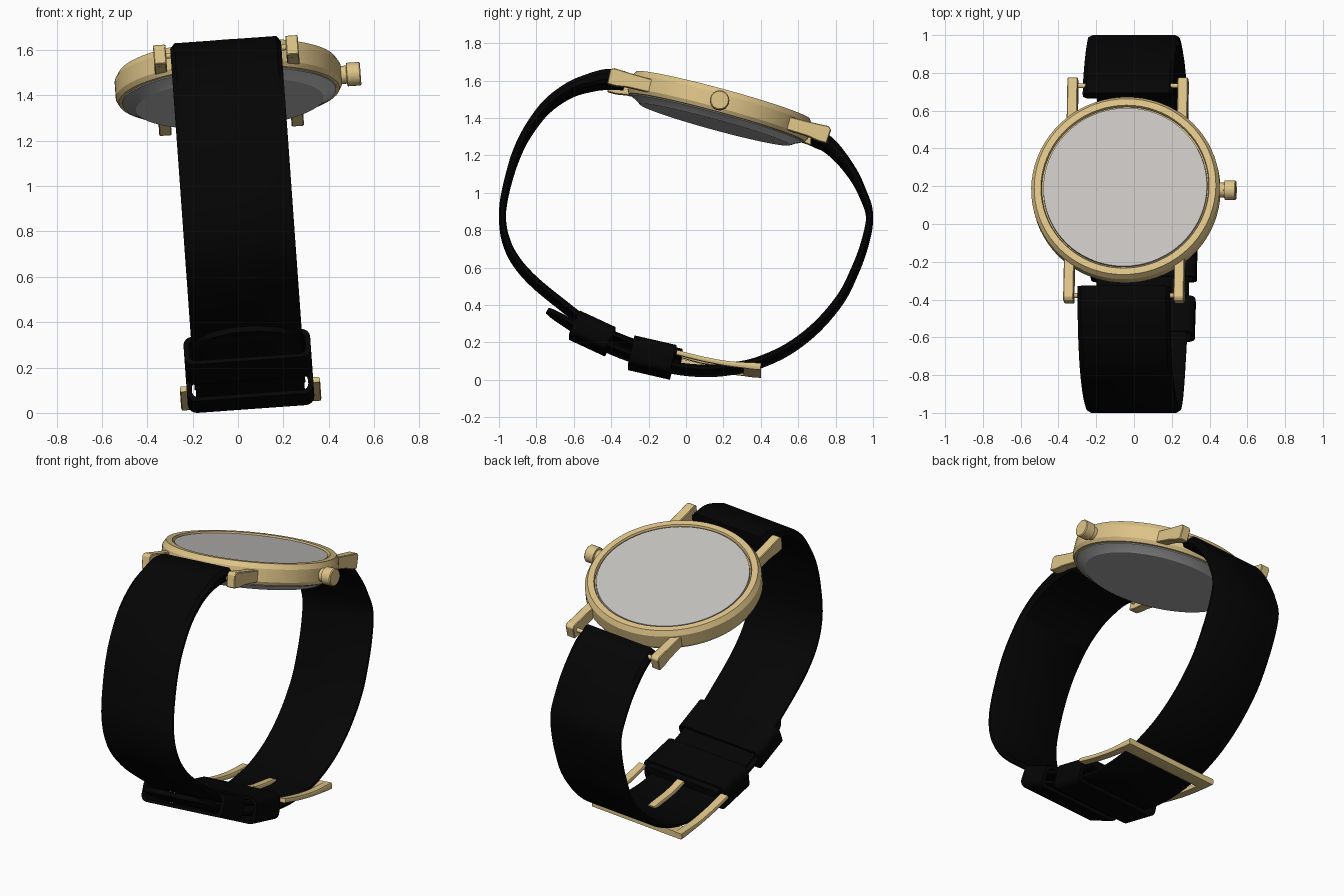
import bpy, bmesh, math
from mathutils import Matrix, Vector

if "Cube" in bpy.data.objects:
    bpy.data.objects.remove(bpy.data.objects["Cube"])


def material(name, rgb):
    m = bpy.data.materials.new(name)
    m.diffuse_color = (*rgb, 1)
    m.use_nodes = True
    m.node_tree.nodes["Principled BSDF"].inputs["Base Color"].default_value = m.diffuse_color
    return m


GOLD = material("warm_gold", (0.73, 0.55, 0.245))
BLACK = material("black_leather", (0.0014, 0.0014, 0.0014))
GLASS = material("pale_grey_glass", (0.57, 0.555, 0.535))
STEEL = material("grey_steel", (0.50, 0.50, 0.50))

# The whole watch leans a little sideways; the case is tilted on top of that
LEAN = (Matrix.Translation((0, 0, 0.81)) @ Matrix.Rotation(math.radians(-4.1), 4, 'Y')
        @ Matrix.Translation((0, 0, -0.81)))
CASE = Matrix.Translation((0, 0.18, 1.46)) @ Matrix.Rotation(math.radians(-15.2), 4, 'X')
parts = []


def finish(name, bm, mat, matrix=Matrix(), angle=35):
    bmesh.ops.recalc_face_normals(bm, faces=bm.faces)
    bm.transform(LEAN @ matrix)
    me = bpy.data.meshes.new(name)
    bm.to_mesh(me)
    bm.free()
    me.materials.append(mat)
    ob = bpy.data.objects.new(name, me)
    bpy.context.collection.objects.link(ob)
    bpy.context.view_layer.objects.active = ob
    ob.select_set(True)
    bpy.ops.object.shade_smooth_by_angle(angle=math.radians(angle))
    ob.select_set(False)
    parts.append(ob)


def lathe(name, profile, mat, matrix, n=72, angle=20):
    """Spin (radius, height) points around z."""
    bm = bmesh.new()
    vs = [bm.verts.new((r, 0, h)) for r, h in profile]
    es = [bm.edges.new(p) for p in zip(vs, vs[1:])]
    bmesh.ops.spin(bm, geom=vs + es, axis=(0, 0, 1), cent=(0, 0, 0),
                   angle=2 * math.pi, steps=n, use_duplicate=False)
    bmesh.ops.remove_doubles(bm, verts=bm.verts, dist=1e-4)
    finish(name, bm, mat, matrix, angle)


def smooth_path(pts, sub=5):
    """Catmull-Rom curve through (y, z, half thickness) points."""
    P = [Vector(p) for p in pts]
    P = [2 * P[0] - P[1]] + P + [2 * P[-1] - P[-2]]
    out = []
    for a, b, c, d in zip(P, P[1:], P[2:], P[3:]):
        for i in range(sub):
            t = i / sub
            out.append(0.5 * (2 * b + (c - a) * t + (2 * a - 5 * b + 4 * c - d) * t * t
                              + (3 * b - a - 3 * c + d) * t ** 3))
    return out + [P[-2]]


def band(name, pts, half, mat, x=0.0, soft=0.02, tip=0):
    """Sweep a flat, edge-softened section along a path; the last tip rings narrow to a point."""
    path = smooth_path(pts)
    bm = bmesh.new()
    rings = []
    for i, p in enumerate(path):
        d = path[min(i + 1, len(path) - 1)] - path[max(i - 1, 0)]
        n = Vector((-d.y, d.x)).normalized()
        t = p.z
        k = max(0, i - (len(path) - 1 - tip)) / max(tip, 1)
        w = half * (0.3 + 0.7 * math.sqrt(1 - k * k))
        sec = [(w - soft, t), (w, t * .4), (w, -t * .4), (w - soft, -t)]
        sec += [(-a, b) for a, b in reversed(sec)]
        rings.append([bm.verts.new((x + a, p.x + n.x * b, p.y + n.y * b)) for a, b in sec])
    for r, s in zip(rings, rings[1:]):
        for k in range(8):
            bm.faces.new((r[k], r[(k + 1) % 8], s[(k + 1) % 8], s[k]))
    bm.faces.new(rings[0])
    bm.faces.new(rings[-1])
    finish(name, bm, mat)


def rounded_rect(hx, hz, r, n=4):
    out = []
    for k, (sx, sz) in enumerate(((1, 1), (-1, 1), (-1, -1), (1, -1))):
        for i in range(n + 1):
            a = math.pi / 2 * (k + i / n)
            out.append((sx * (hx - r) + r * math.cos(a), sz * (hz - r) + r * math.sin(a)))
    return out


def keeper(name, y, z, deg, hz, length):
    """Rounded loop around both strap layers."""
    bm = bmesh.new()
    loops = []
    for hx, h, r, ly in ((.28, hz, .04, -.5), (.28, hz, .04, .5),
                         (.257, hz - .018, .025, .5), (.257, hz - .018, .025, -.5)):
        loops.append([bm.verts.new((a, ly * length, b)) for a, b in rounded_rect(hx, h, r)])
    n = len(loops[0])
    for j in range(4):
        A, B = loops[j], loops[(j + 1) % 4]
        for k in range(n):
            bm.faces.new((A[k], A[(k + 1) % n], B[(k + 1) % n], B[k]))
    finish(name, bm, BLACK, Matrix.Translation((0, y, z)) @ Matrix.Rotation(math.radians(-deg), 4, 'X'))


# Case ring with bezel, glass and back
lathe("case_ring", [(.47, -.058), (.488, -.056), (.5, -.035), (.5, .04), (.482, .069),
                    (.447, .069), (.443, .06), (.443, .045), (.42, .045)], GOLD, CASE)
lathe("glass", [(0, .062), (.434, .062), (.436, .04)], GLASS, CASE)
lathe("case_back", [(.475, -.05), (.472, -.062), (.445, -.075), (.415, -.094), (0, -.094)],
      STEEL, CASE)

# Crown on the right side
lathe("crown", [(0, .48), (.04, .48), (.04, .522), (.052, .525), (.052, .58),
                (.047, .585), (0, .585)], GOLD, CASE @ Matrix.Rotation(math.pi / 2, 4, 'Y'), 20)

# Lugs and spring bars
LUG = [(.36, -.04), (.36, .03), (.5, .032), (.595, .036), (.612, .022), (.607, -.055), (.56, -.055),
       (.5, -.045)]
for sy, end in ((-1, "front"), (1, "rear")):
    for sx, side in ((-1, "left"), (1, "right")):
        bm = bmesh.new()
        f = bm.faces.new([bm.verts.new((sx * .265, sy * u, w)) for u, w in LUG])
        g = bmesh.ops.extrude_face_region(bm, geom=[f])
        bmesh.ops.translate(bm, vec=(sx * .055, 0, 0),
                            verts=[v for v in g["geom"] if isinstance(v, bmesh.types.BMVert)])
        bmesh.ops.recalc_face_normals(bm, faces=bm.faces)
        bmesh.ops.bevel(bm, geom=bm.edges[:], offset=.004, segments=1, affect='EDGES')
        finish(f"lug_{end}_{side}", bm, GOLD, CASE, 20)
    lathe(f"spring_bar_{end}", [(0, -.29), (.013, -.29), (.013, .29), (0, .29)], GOLD,
          CASE @ Matrix.Translation((0, sy * .575, -.012)) @ Matrix.Rotation(math.pi / 2, 4, 'Y'), 12, 35)

# Short strap (front), ending in a thicker loop around the buckle hinge
T = .018
band("strap_front", [(-.33, 1.605, .036), (-.42, 1.612, .04), (-.52, 1.592, .034), (-.63, 1.55, .028),
                     (-.75, 1.46, .024), (-.85, 1.325, .021), (-.91, 1.2, .02), (-.95, 1.07, T),
                     (-.974, .96, T), (-.981, .87, T), (-.967, .765, T), (-.92, .655, T),
                     (-.825, .54, T), (-.67, .41, T), (-.5, .285, T), (-.3, .195, T),
                     (-.15, .152, .02), (-.08, .14, .025), (-.022, .13, .022)], .245, BLACK)

# Long strap (rear) through the buckle to its pointed loose end
band("strap_rear", [(.68, 1.305, .034), (.76, 1.262, .032), (.835, 1.185, .026), (.905, 1.085, .021),
                    (.95, .99, T), (.978, .91, T), (.979, .83, T), (.95, .71, T), (.905, .59, T),
                    (.83, .44, T), (.7, .285, T), (.545, .165, T), (.38, .09, T), (.25, .062, T),
                    (.12, .05, T), (-.03, .06, T), (-.18, .095, T), (-.35, .15, T), (-.5, .22, T),
                    (-.63, .305, .016), (-.74, .372, .014)], .24, BLACK, tip=6)

# Keepers
keeper("keeper_near_buckle", -.18, .121, 13, .078, .23)
keeper("keeper_free", -.5, .25, 25, .068, .21)

# Buckle: side rails, end bar and tongue
for sx, side in ((-1, "left"), (1, "right")):
    band(f"buckle_rail_{side}", [(-.05, .128, .012), (.08, .095, .012), (.23, .067, .013),
                                 (.4, .052, .018)], .026, GOLD, sx * .284, .004)
band("buckle_end_bar", [(.31, .056, .012), (.35, .052, .014), (.4, .052, .018)], .31, GOLD, 0, .004)
band("buckle_tongue", [(-.05, .14, .012), (.08, .103, .012), (.2, .087, .012), (.26, .08, .01)],
     .025, GOLD, 0, .004)

# Set the model on the ground and centre it
co = [v.co for o in parts for v in o.data.vertices]
lo = Vector([min(c[i] for c in co) for i in range(3)])
hi = Vector([max(c[i] for c in co) for i in range(3)])
shift = Matrix.Translation((-(lo.x + hi.x) / 2, -(lo.y + hi.y) / 2, -lo.z))
for o in parts:
    o.data.transform(shift)
